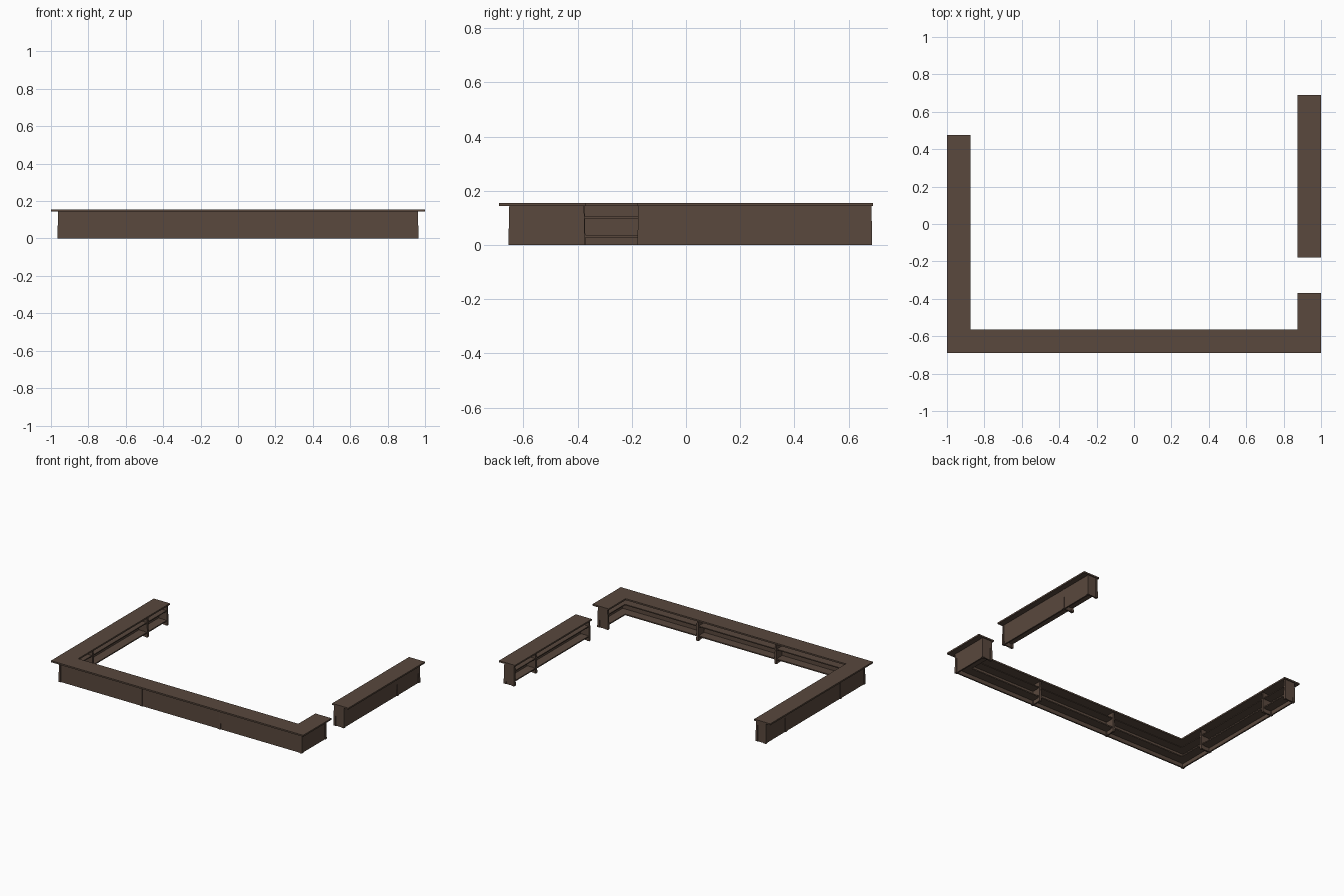
import bpy, bmesh

if "Cube" in bpy.data.objects:
    bpy.data.objects.remove(bpy.data.objects["Cube"])

wood = bpy.data.materials.new("dark brown wood")
wood.diffuse_color = (0.100, 0.065, 0.047, 1)
wood.use_nodes = True
wood.node_tree.nodes["Principled BSDF"].inputs["Base Color"].default_value = wood.diffuse_color

X, Y = 1.0, 0.69                      # half extents of the counter
LEFT_END, SHORT_END = 0.475, -0.37    # ends of the U shaped run
ISL0, ISL1 = -0.18, 0.69              # ends of the free standing run


def make(name, bm):
    bmesh.ops.recalc_face_normals(bm, faces=bm.faces)
    me = bpy.data.meshes.new(name)
    bm.to_mesh(me)
    bm.free()
    me.materials.append(wood)
    ob = bpy.data.objects.new(name, me)
    bpy.context.collection.objects.link(ob)
    return ob


def prism(name, pts, z0, z1):
    bm = bmesh.new()
    f = bm.faces.new([bm.verts.new((x, y, z0)) for x, y in pts])
    r = bmesh.ops.extrude_face_region(bm, geom=[f])
    for v in r["geom"]:
        if isinstance(v, bmesh.types.BMVert):
            v.co.z = z1
    return make(name, bm)


def box(name, x0, x1, y0, y1, z0, z1):
    return prism(name, [(x0, y0), (x1, y0), (x1, y1), (x0, y1)], z0, z1)


def runs(name, o, i, e, z0, z1):
    """Strip along both runs, between insets o and i from the outer edge."""
    prism("main_" + name, [
        (-X + o, LEFT_END - e), (-X + o, -Y + o), (X - o, -Y + o), (X - o, SHORT_END - e),
        (X - i, SHORT_END - e), (X - i, -Y + i), (-X + i, -Y + i), (-X + i, LEFT_END - e)], z0, z1)
    box("island_" + name, X - i, X - o, ISL0 + e, ISL1 - e, z0, z1)


# worktop, outer panelling and shelves
runs("worktop", 0.0, 0.127, 0.0, 0.144, 0.155)
runs("outer_panel", 0.040, 0.050, 0.007, 0.0, 0.144)
runs("bottom_shelf", 0.050, 0.114, 0.009, 0.028, 0.036)
runs("middle_shelf", 0.050, 0.112, 0.009, 0.098, 0.105)


def post(name, x, y):
    """Square post, slightly wider at the foot."""
    bm = bmesh.new()
    rings = []
    for z, w in ((0.0, 0.009), (0.012, 0.009), (0.144, 0.006)):
        rings.append([bm.verts.new((x + a * w, y + b * w, z))
                      for a, b in ((-1, -1), (1, -1), (1, 1), (-1, 1))])
    for lo, hi in zip(rings, rings[1:]):
        for k in range(4):
            bm.faces.new((lo[k], lo[(k + 1) % 4], hi[(k + 1) % 4], hi[k]))
    bm.faces.new(rings[0])
    bm.faces.new(rings[-1])
    make(name, bm)


OUT, INN = 0.044, 0.110               # insets of the outer and inner posts

# cross frames: a divider with a post on each side
def side_frame(name, s, y):
    xa, xb = sorted((s * (X - 0.045), s * (X - INN)))
    box(name + "_divider", xa, xb, y - 0.005, y + 0.005, 0.0, 0.144)
    post(name + "_outer_post", s * (X - OUT), y)
    post(name + "_inner_post", s * (X - INN), y)


for y in (LEFT_END - 0.012, 0.24, -0.38):
    side_frame("left_arm", -1, y)
side_frame("short_arm", 1, SHORT_END - 0.012)
for y in (ISL0 + 0.010, 0.435, ISL1 - 0.012):
    side_frame("island", 1, y)

for x in (-0.31, 0.31):
    box("front_divider", x - 0.005, x + 0.005, -Y + 0.045, -Y + INN, 0.0, 0.144)
    post("front_outer_post", x, -Y + OUT)
    post("front_inner_post", x, -Y + INN)

# corner posts
for s in (-1, 1):
    post("corner_post", s * (X - OUT), -Y + OUT)
